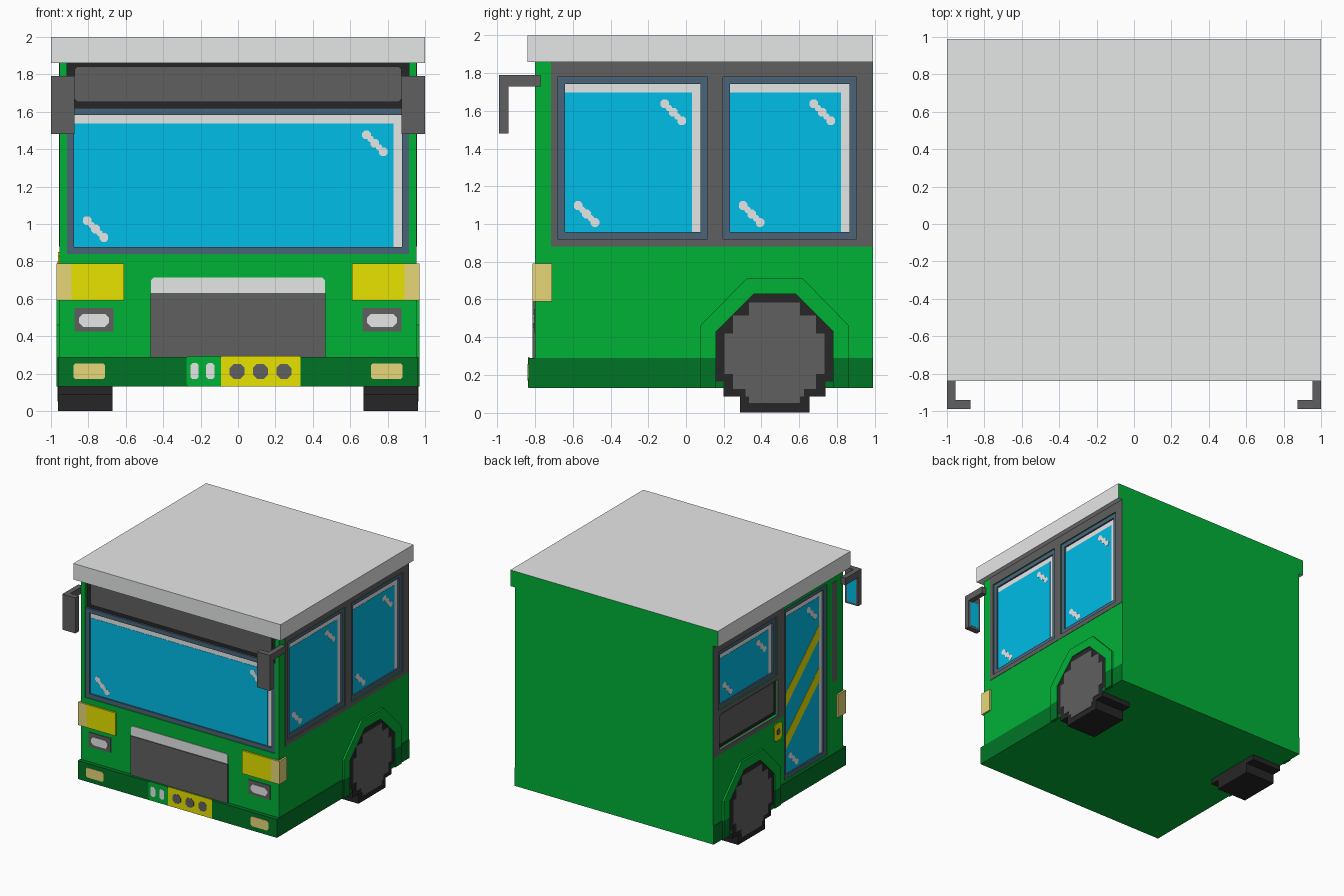
import bpy, bmesh
from mathutils import Vector

cube = bpy.data.objects.get("Cube")
if cube:
    bpy.data.objects.remove(cube, do_unlink=True)


def material(name, rgb):
    lin = [(c / 255 / 12.92) if c < 11 else ((c / 255 + 0.055) / 1.055) ** 2.4 for c in rgb]
    m = bpy.data.materials.new(name)
    m.use_nodes = True
    m.diffuse_color = (*lin, 1)
    m.node_tree.nodes["Principled BSDF"].inputs["Base Color"].default_value = (*lin, 1)
    return m


GREEN = material("green paint", (0, 177, 54))
DARK_GREEN = material("dark green paint", (0, 116, 37))
LIGHT = material("light grey", (230, 232, 231))
GREY = material("mid grey", (96, 96, 96))
BLACK = material("rubber black", (38, 38, 38))
GLASS = material("blue glass", (0, 194, 237))
FRAME = material("slate frame", (74, 100, 121))
YELLOW = material("yellow", (234, 230, 0))
PALE = material("pale yellow", (252, 235, 131))

# Each side maps (u right, v up, d outward) to world space
SIDES = {
    "front": lambda u, v, d: Vector((u, -d, v)),
    "left": lambda u, v, d: Vector((d, u, v)),
    "right": lambda u, v, d: Vector((-d, -u, v)),
}
SURFACE = {"front": 0.80, "left": 0.955, "right": 0.955}


def plate(name, side, polys, d0, d1, mat):
    """Extrude flat outlines on one side of the vehicle from depth d0 to d1."""
    to_world = SIDES[side]
    bm = bmesh.new()
    for poly in polys:
        face = bm.faces.new([bm.verts.new(to_world(u, v, d0)) for u, v in poly])
        ext = bmesh.ops.extrude_face_region(bm, geom=[face])["geom"]
        shift = to_world(0, 0, d1) - to_world(0, 0, d0)
        bmesh.ops.translate(bm, vec=shift, verts=[g for g in ext if isinstance(g, bmesh.types.BMVert)])
    bmesh.ops.recalc_face_normals(bm, faces=bm.faces)
    me = bpy.data.meshes.new(name)
    bm.to_mesh(me)
    bm.free()
    ob = bpy.data.objects.new(name, me)
    bpy.context.collection.objects.link(ob)
    if mat:
        me.materials.append(mat)
    return ob


def rect(u0, u1, v0, v1, c=0):
    if not c:
        return [(u0, v0), (u1, v0), (u1, v1), (u0, v1)]
    return [(u0 + c, v0), (u1 - c, v0), (u1, v0 + c), (u1, v1 - c),
            (u1 - c, v1), (u0 + c, v1), (u0, v1 - c), (u0, v0 + c)]


def box(name, x, y, z, mat, second=None, directions=()):
    """Box whose faces pointing along the given directions take the second colour."""
    ob = plate(name, "front", [rect(*x, *z)], -y[1], -y[0], mat)
    if second:
        ob.data.materials.append(second)
        for p in ob.data.polygons:
            if any(p.normal.dot(Vector(d)) > 0.9 for d in directions):
                p.material_index = 1
    return ob


def recess(targets, side, r, depth=0.03):
    """Cut a shallow rectangular pocket into the given objects."""
    s = SURFACE[side]
    cutter = plate("pocket_cutter", side, [rect(*r)], s - depth, s + 0.1, None)
    cutter.hide_render = True
    for ob in targets:
        mod = ob.modifiers.new("pocket", 'BOOLEAN')
        mod.operation, mod.solver, mod.object = 'DIFFERENCE', 'EXACT', cutter
        bpy.context.view_layer.objects.active = ob
        bpy.ops.object.modifier_apply(modifier=mod.name)
    bpy.data.objects.remove(cutter, do_unlink=True)


def glint(u, v):
    """Diagonal row of small dots running down to the right."""
    dots = []
    for i, h in enumerate((0.023, 0.016, 0.023, 0.016, 0.023)):
        a, b = u + 0.0225 * i, v - 0.0225 * i
        dots.append(rect(a - h, a + h, b - h, b + h, h * 0.55))
    return dots


def window(name, side, r, targets, m=0.038, edge=0.045):
    """Recessed frame, light inner border, glass and glints."""
    recess(targets, side, r)
    s = SURFACE[side]
    u0, u1, v0, v1 = r
    a0, a1, b0, b1 = u0 + m, u1 - m, v0 + m, v1 - m
    bars = [rect(u0, u1, v0, b0), rect(u0, u1, b1, v1), rect(u0, a0, b0, b1), rect(a1, u1, b0, b1)]
    plate(name + "_frame", side, bars, s - 0.031, s - 0.008, FRAME)
    plate(name + "_border", side, [rect(a0, a1, b0, b1)], s - 0.031, s - 0.022, LIGHT)
    plate(name + "_glass", side, [rect(a0, a1 - edge, b0, b1 - edge)], s - 0.024, s - 0.020, GLASS)
    plate(name + "_glints", side, glint(a1 - 0.19, b1 - 0.105) + glint(a0 + 0.07, b0 + 0.14),
          s - 0.021, s - 0.0185, LIGHT)


def panel(name, side, r, targets, m):
    """Recessed dark panel with a grey centre."""
    recess(targets, side, r)
    s = SURFACE[side]
    u0, u1, v0, v1 = r
    plate(name + "_border", side, [rect(*r)], s - 0.031, s - 0.024, BLACK)
    plate(name, side, [rect(u0 + m, u1 - m, v0 + 0.033, v1 - 0.018, 0.015)], s - 0.025, s - 0.015, GREY)


# Body, skirt and roof
body = box("body", (-0.955, 0.955), (-0.80, 0.99), (0.29, 1.86), GREEN)
box("skirt_and_bumper", (-0.96, 0.96), (-0.835, 0.99), (0.13, 0.29), DARK_GREEN,
    GREEN, [(0, 1, 0), (0, 0, -1)])
box("roof", (-1, 1), (-0.84, 0.99), (1.86, 2.0), LIGHT, GREEN, [(0, 1, 0)])

# Grey window bands on the sides
band_l = plate("left_window_band", "left", [rect(-0.715, 0.988, 0.88, 1.86)], 0.94, 0.958, GREY)
band_r = plate("right_window_band", "right", [rect(-0.988, -0.02, 0.88, 1.86)], 0.94, 0.958, GREY)

# Windows, door and inset panels
window("windscreen", "front", (-0.915, 0.915, 0.84, 1.62), [body])
panel("visor", "front", (-0.915, 0.915, 1.62, 1.86), [body], 0.04)
window("left_front_window", "left", (-0.68, 0.115, 0.92, 1.78), [body, band_l])
window("left_rear_window", "left", (0.195, 0.905, 0.92, 1.78), [body, band_l])
window("right_rear_window", "right", (-0.92, -0.115, 1.27, 1.78), [body, band_r])
panel("right_lower_panel", "right", (-0.91, -0.10, 0.92, 1.23), [body, band_r], 0.03)
window("door", "right", (-0.01, 0.58, 0.31, 1.80), [body])
stripes = [[(0.028, z), (0.497, z + 0.43), (0.497, z + 0.55), (0.028, z + 0.12)] for z in (0.55, 0.92)]
plate("door_stripes", "right", stripes, 0.933, 0.937, YELLOW)
plate("door_side_bar", "right", [rect(0.645, 0.71, 0.92, 1.78)], 0.95, 0.958, GREY)
plate("door_button_plate", "right", [rect(-0.155, -0.045, 0.70, 0.85, 0.02)], 0.95, 0.962, YELLOW)
plate("door_button", "right", [rect(-0.12, -0.08, 0.75, 0.80, 0.012)], 0.96, 0.966, GREY)

# Grille
plate("grille_top", "front", [[(-0.465, 0.6), (0.465, 0.6), (0.465, 0.70), (0.45, 0.715),
                               (-0.45, 0.715), (-0.465, 0.70)]], 0.79, 0.806, LIGHT)
plate("grille", "front", [rect(-0.467, 0.467, 0.29, 0.63)], 0.79, 0.814, GREY)

# Front plates with plain blocks
plate("number_plate", "front", [rect(-0.09, 0.335, 0.132, 0.295)], 0.83, 0.8375, YELLOW)
plate("number_plate_blocks", "front", [rect(u, u + 0.08, 0.172, 0.252, 0.022) for u in (-0.045, 0.08, 0.205)],
      0.835, 0.8395, GREY)
plate("badge_plate", "front", [rect(-0.275, -0.09, 0.132, 0.295, 0.01)], 0.83, 0.8375, GREEN)
plate("badge_marks", "front", [rect(u, u + 0.045, 0.17, 0.257, 0.012) for u in (-0.255, -0.17)],
      0.835, 0.8395, LIGHT)


def mir(s, a, b):
    return (a, b) if s > 0 else (-b, -a)


# Paired parts: lights, mirrors, wheels and arches
for s, side in ((1, "left"), (-1, "right")):
    box(side + "_headlight", mir(s, 0.61, 0.89), (-0.815, -0.78), (0.59, 0.79), YELLOW)
    box(side + "_indicator", mir(s, 0.89, 0.97), (-0.815, -0.71), (0.59, 0.79), PALE)
    plate(side + "_fog_surround", "front", [rect(*mir(s, 0.665, 0.875), 0.425, 0.55)], 0.79, 0.806, GREY)
    plate(side + "_fog_light", "front", [rect(*mir(s, 0.69, 0.85), 0.45, 0.52, 0.022)], 0.80, 0.811, LIGHT)
    plate(side + "_bumper_light", "front", [rect(*mir(s, 0.71, 0.88), 0.17, 0.255, 0.012)], 0.83, 0.839, PALE)

    box(side + "_mirror_arm", mir(s, 0.955, 1.0), (-0.945, -0.77), (1.73, 1.79), GREY)
    box(side + "_mirror_head", mir(s, 0.875, 1.0), (-0.99, -0.942), (1.48, 1.79), GREY)
    box(side + "_mirror_glass", mir(s, 0.893, 0.982), (-0.945, -0.940), (1.50, 1.728), GLASS)

    # Outlines run along y, flipped to suit the side
    flip = lambda pts: [(s * y, z) for y, z in pts]
    half = lambda pts: flip([(0.47 + y, z) for y, z in pts] + [(0.47 - y, z) for y, z in reversed(pts)])
    # Stepped tyre and hub
    tyre = [(0.185, 0), (0.185, 0.085), (0.27, 0.085), (0.27, 0.165), (0.31, 0.165), (0.31, 0.43), (0.11, 0.63)]
    hub = [(0.135, 0.05), (0.135, 0.085), (0.155, 0.085), (0.155, 0.125), (0.22, 0.125), (0.22, 0.205),
           (0.265, 0.205), (0.265, 0.42), (0.22, 0.42), (0.22, 0.515), (0.135, 0.515), (0.135, 0.585)]
    plate(side + "_tyre", side, [half(tyre)], 0.67, 0.962, BLACK)
    plate(side + "_hub", side, [half(hub)], 0.95, 0.966, GREY)
    # Raised arch, darker below the skirt line
    outer = [(0.075, 0.29), (0.075, 0.46), (0.32, 0.71), (0.62, 0.71), (0.865, 0.46), (0.865, 0.29)]
    inner = [(0.78, 0.29), (0.78, 0.43), (0.58, 0.63), (0.36, 0.63), (0.16, 0.43), (0.16, 0.29)]
    plate(side + "_wheel_arch", side, [flip(outer + inner)], 0.94, 0.97, GREEN)
    plate(side + "_arch_skirt", side, [flip(rect(0.075, 0.16, 0.13, 0.29)),
                                       flip(rect(0.78, 0.865, 0.13, 0.29))], 0.94, 0.97, DARK_GREEN)
